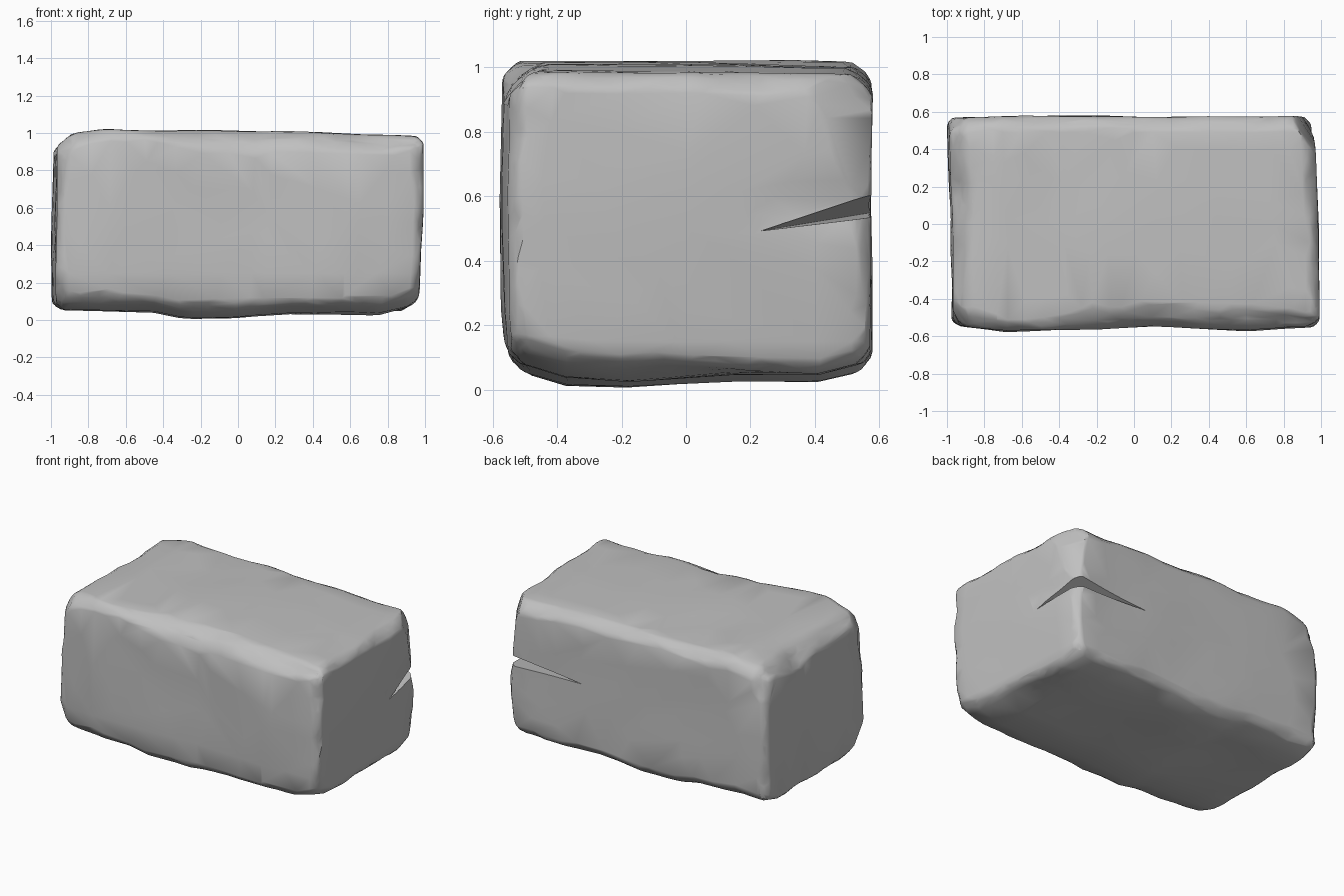
import bpy, bmesh, math
from mathutils import Vector, noise

cube = bpy.data.objects.get("Cube")
if cube:
    bpy.data.objects.remove(cube, do_unlink=True)

stone = bpy.data.materials.new("stone_grey")
stone.use_nodes = True
GREY = (0.53, 0.53, 0.53, 1)
stone.diffuse_color = GREY
bsdf = stone.node_tree.nodes["Principled BSDF"]
bsdf.inputs["Base Color"].default_value = GREY
bsdf.inputs["Roughness"].default_value = 0.9

HALF = Vector((0.985, 0.567, 0.495))


def curve(points, t):
    """Piecewise linear lookup."""
    if t <= points[0][0]:
        return points[0][1]
    for (a, u), (b, v) in zip(points, points[1:]):
        if t <= b:
            return u + (v - u) * (t - a) / (b - a)
    return points[-1][1]


def ramp(t, a, b):
    """Rise from 0 at a to 1 at b."""
    return max(0, min(1, (t - a) / (b - a)))


# Worn outlines of the faces
TOP = [(-0.95, 0.99), (-0.72, 1.025), (-0.4, 1.01), (0.25, 1.01), (0.9, 0.985)]
BOTTOM = [(-0.9, 0.045), (-0.45, 0.04), (-0.28, 0.005), (0, 0.005), (0.3, 0.03), (0.9, 0.025)]
BOTTOM_BY_Y = [(-0.5, 0.015), (-0.2, 0), (0.15, 0.025), (0.5, 0.02)]
FRONT = [(-0.95, -0.545), (-0.7, -0.573), (0.1, -0.547), (0.6, -0.57), (0.95, -0.55)]
RIGHT_BY_Z = [(0.05, -0.045), (0.15, -0.03), (0.5, -0.01), (0.9, 0)]
RIGHT_BY_Y = [(-0.45, 0), (0, -0.01), (0.4, -0.03), (0.55, -0.04)]
LEFT_BY_Y = [(-0.5, 0.025), (0, 0.025), (0.5, 0)]

# Reach of the two worn upright corners at each height
DIAGONAL = Vector((0.845, 0.535, 0))
BACK_CORNER = [(0.04, 0.95), (0.12, 1.06), (0.3, 1.13), (0.52, 1.13), (0.6, 1.07), (0.85, 1.05), (1, 1)]
FRONT_CORNER = [(0.04, 0.98), (0.1, 1.04), (0.3, 1.12), (0.65, 1.13), (0.78, 1.1), (0.88, 1.065), (0.98, 1.01)]


def edge_radius(p):
    """Uneven wear along the edges."""
    r = 0.065 + 0.03 * noise.noise(p * 4.5) + 0.014 * noise.noise(p * 9)
    upper = ramp(p.z, 0.1, 0.4)
    front = ramp(-p.y, 0.3, 0.45) * ramp(p.x, -0.45, -0.25) * ramp(-p.x, -0.95, -0.8)
    left = ramp(-p.x, 0.7, 0.85)
    chip = max(0, 1 - abs(p.y - 0.2) / 0.2)
    r += upper * (0.055 * front + 0.01 * ramp(p.y, 0.3, 0.45) + left * (0.025 + 0.04 * chip))
    r -= (1 - upper) * 0.02
    return max(r, 0.03)


def wear(p):
    """Chip the edges, then bend the faces to their worn outlines."""
    r = edge_radius(p)
    core = Vector([max(-h + r, min(h - r, c)) for h, c in zip(HALF, p)])
    d = p - core
    size = sum(abs(c) ** 1.35 for c in d) ** (1 / 1.35)
    if size > 1e-6:
        d *= r / size
    q = core + d
    x, y, z = q
    fx, fy, fz = (c / h for c, h in zip(q, HALF))
    # Horizontal faces, the underside rising at its rim
    low = curve(BOTTOM, x) + curve(BOTTOM_BY_Y, y)
    low += 0.04 * ramp(abs(y), 0.4, 0.56)
    low += 0.05 * ramp(x, 0.78, 0.96) * ramp(-y, -0.2, 0.1)
    high = curve(TOP, x) - 0.02 * max(0, y)
    nz = low + (high - low) * (fz + 1) / 2
    # Upright faces
    front = curve(FRONT, x) + 0.02 * ramp(-nz, -0.25, -0.05)
    ny = front + (0.573 - front) * (fy + 1) / 2
    right = 0.995 + curve(RIGHT_BY_Z, nz) + curve(RIGHT_BY_Y, y)
    left = -1 + curve(LEFT_BY_Y, y) + 0.01 * max(0, fz)
    # Hollow that leads into the crack
    right -= 0.025 * math.exp(-((y - 0.5) / 0.22) ** 2 - ((nz - 0.57) / 0.07) ** 2)
    nx = left + (right - left) * (fx + 1) / 2
    q = Vector((nx, ny, nz))
    if size > 1e-6:
        q += d.normalized() * noise.noise(p * 2.4 + Vector((3, 7, 1))) * 0.01
    # Worn upright corners
    reach = q.dot(DIAGONAL)
    q -= DIAGONAL * max(0, reach - curve(BACK_CORNER, nz))
    q += DIAGONAL * max(0, -reach - curve(FRONT_CORNER, nz))
    return q


# Stone block
bm = bmesh.new()
bmesh.ops.create_cube(bm, size=2)
bmesh.ops.subdivide_edges(bm, edges=bm.edges[:], cuts=39, use_grid_fill=True)
for v in bm.verts:
    # Crowd the grid toward the edges
    v.co = Vector([math.sin(c * math.pi / 2) * h for c, h in zip(v.co, HALF)])
for v in bm.verts:
    v.co = wear(v.co.copy())
mesh = bpy.data.meshes.new("stone_block")
bm.to_mesh(mesh)
bm.free()
mesh.materials.append(stone)
block = bpy.data.objects.new("stone_block", mesh)
bpy.context.collection.objects.link(block)

# Wedge that opens the crack in the back corner
bm = bmesh.new()
for co in ((1.06, 0.66, 0.65), (1.06, 0.66, 0.54), (0.36, 0.585, 0.55), (0.99, 0.22, 0.49)):
    bm.verts.new(co)
bmesh.ops.convex_hull(bm, input=bm.verts[:])
bmesh.ops.recalc_face_normals(bm, faces=bm.faces[:])
wedge_mesh = bpy.data.meshes.new("crack_cutter")
bm.to_mesh(wedge_mesh)
bm.free()
wedge_mesh.materials.append(stone)
wedge = bpy.data.objects.new("crack_cutter", wedge_mesh)
bpy.context.collection.objects.link(wedge)
wedge.hide_render = True
wedge.hide_set(True)

# Irregular chipped facets, then the crack
facets = block.modifiers.new("facets", "DECIMATE")
facets.ratio = 0.12
crack = block.modifiers.new("crack", "BOOLEAN")
crack.operation = "DIFFERENCE"
crack.solver = "EXACT"
crack.object = wedge

bpy.ops.object.select_all(action="DESELECT")
block.select_set(True)
bpy.context.view_layer.objects.active = block
for name in ("facets", "crack"):
    bpy.ops.object.modifier_apply(modifier=name)
bpy.ops.object.shade_smooth_by_angle(angle=math.radians(32))
bpy.data.objects.remove(wedge, do_unlink=True)
